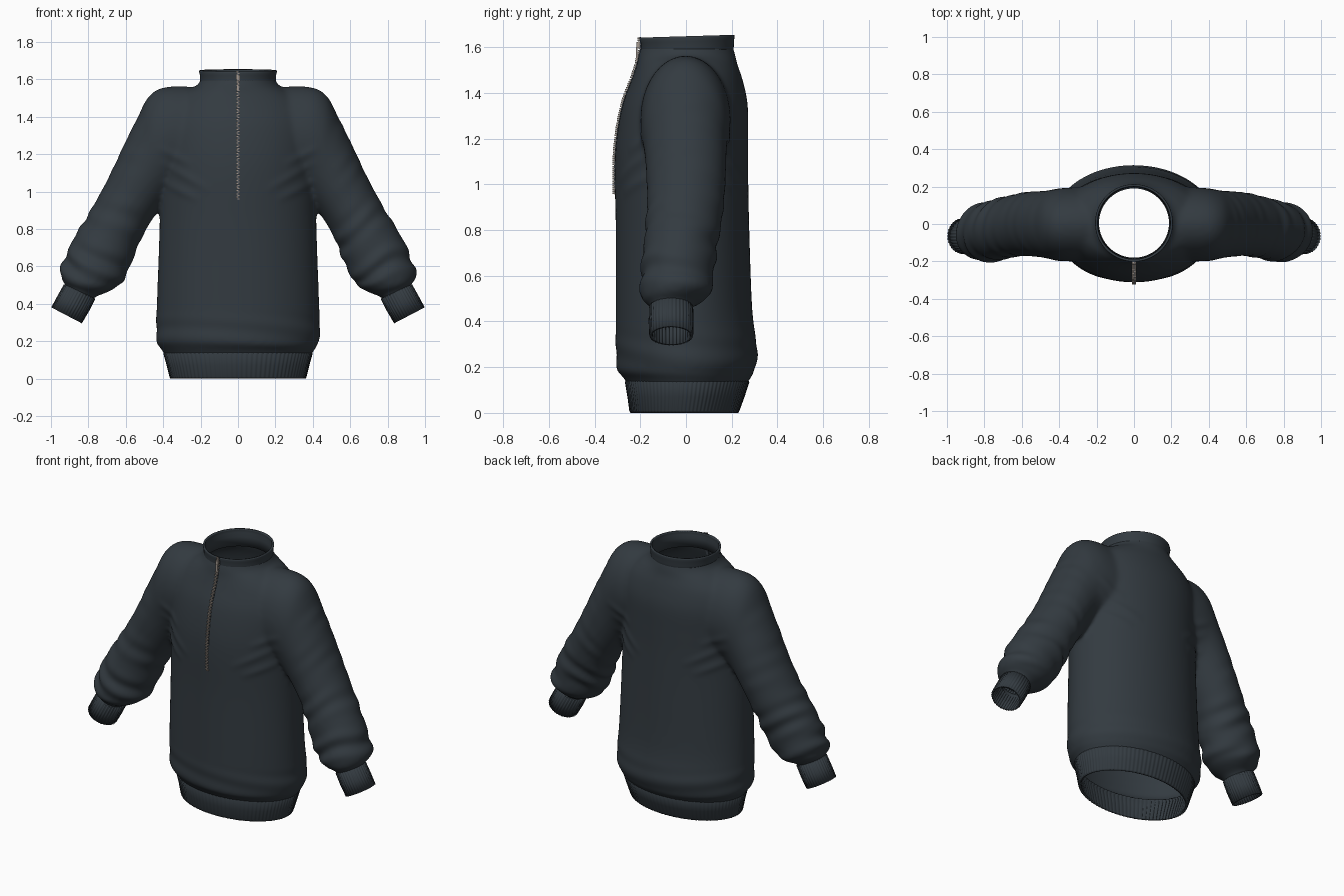
import bpy, bmesh, math
from mathutils import Vector
from mathutils.bvhtree import BVHTree

cube = bpy.data.objects.get("Cube")
if cube:
    bpy.data.objects.remove(cube, do_unlink=True)


def material(name, colour):
    m = bpy.data.materials.new(name)
    m.use_nodes = True
    m.diffuse_color = (*colour, 1)
    bsdf = m.node_tree.nodes["Principled BSDF"]
    bsdf.inputs["Base Color"].default_value = (*colour, 1)
    bsdf.inputs["Roughness"].default_value = 0.9
    return m


fabric = material("dark slate fabric", (0.033, 0.043, 0.052))
metal = material("zip metal", (0.36, 0.31, 0.27))


def make_object(name, bm, mat):
    mesh = bpy.data.meshes.new(name)
    bm.to_mesh(mesh)
    bm.free()
    mesh.materials.append(mat)
    ob = bpy.data.objects.new(name, mesh)
    bpy.context.collection.objects.link(ob)
    return ob


def smooth(ob, angle):
    bpy.ops.object.select_all(action="DESELECT")
    ob.select_set(True)
    bpy.context.view_layer.objects.active = ob
    bpy.ops.object.shade_smooth_by_angle(angle=math.radians(angle))


def spline(rows, steps):
    """Catmull-Rom through rows of numbers."""
    out = []
    for i in range(len(rows) - 1):
        a, b, c, d = (rows[max(i - 1, 0)], rows[i], rows[i + 1],
                      rows[min(i + 2, len(rows) - 1)])
        for k in range(steps):
            t = k / steps
            out.append([q + 0.5 * t * (r - p + t * (2 * p - 5 * q + 4 * r - s
                        + t * (3 * (q - r) + s - p)))
                        for p, q, r, s in zip(a, b, c, d)])
    return out + [rows[-1]]


def loft(bm, rows, n, ribs=0, depth=0.0, side=1, caps=False):
    """Skin rings; a row is outer x, outer z, inner x, inner z, front y, back y."""
    rings = []
    for ox, oz, ix, iz, yf, yb in rows:
        mid = Vector(((ox + ix) / 2, (yf + yb) / 2, (oz + iz) / 2))
        a = Vector(((ox - ix) / 2, 0, (oz - iz) / 2))
        b = Vector((0, (yb - yf) / 2, 0))
        ring = []
        for j in range(n):
            th = math.tau * j / n
            off = a * math.cos(th) + b * math.sin(th)
            off += off.normalized() * depth * math.cos(ribs * th)
            p = mid + off
            ring.append(bm.verts.new((p.x * side, p.y, p.z)))
        rings.append(ring)
    for r0, r1 in zip(rings, rings[1:]):
        for j in range(n):
            k = (j + 1) % n
            bm.faces.new((r0[j], r0[k], r1[k], r1[j]))
    if caps:
        bm.faces.new(rings[0][::-1])
        bm.faces.new(rings[-1])


def level(rows):
    return [(x, z, -x, z, yf, yb) for z, x, yf, yb in rows]


# Body and sleeves, fused into one soft shell
torso = level([
    (0.10, 0.375, -0.24, 0.25), (0.15, 0.405, -0.27, 0.28),
    (0.19, 0.432, -0.30, 0.303), (0.28, 0.438, -0.307, 0.312),
    (0.45, 0.432, -0.307, 0.29), (0.80, 0.42, -0.307, 0.277),
    (1.05, 0.415, -0.312, 0.272), (1.20, 0.415, -0.304, 0.272),
    (1.35, 0.41, -0.277, 0.27), (1.46, 0.37, -0.237, 0.247),
    (1.53, 0.29, -0.213, 0.223), (1.57, 0.215, -0.206, 0.215),
    (1.64, 0.186, -0.18, 0.19)])
sleeve = [
    (0.10, 1.55, 0.10, 1.00, -0.20, 0.20), (0.36, 1.562, 0.32, 1.00, -0.20, 0.195),
    (0.47, 1.517, 0.38, 0.96, -0.193, 0.185), (0.535, 1.40, 0.41, 0.92, -0.182, 0.178),
    (0.61, 1.25, 0.445, 0.87, -0.175, 0.175), (0.70, 1.06, 0.495, 0.79, -0.17, 0.167),
    (0.80, 0.88, 0.545, 0.68, -0.18, 0.147), (0.885, 0.74, 0.58, 0.59, -0.192, 0.127),
    (0.95, 0.58, 0.63, 0.505, -0.20, 0.113), (0.945, 0.52, 0.69, 0.465, -0.19, 0.08),
    (0.92, 0.495, 0.77, 0.43, -0.15, 0.02), (0.94, 0.42, 0.81, 0.36, -0.145, 0.015)]

bm = bmesh.new()
loft(bm, spline(torso, 4), 96, caps=True)
for side in (1, -1):
    loft(bm, spline(sleeve, 4), 64, side=side, caps=True)
bmesh.ops.recalc_face_normals(bm, faces=bm.faces[:])
body = make_object("sweater_body", bm, fabric)
remesh = body.modifiers.new("fuse", "REMESH")
remesh.mode = "VOXEL"
remesh.voxel_size = 0.013
soften = body.modifiers.new("soften", "SMOOTH")
soften.factor = 0.5
soften.iterations = 12
deps = bpy.context.evaluated_depsgraph_get()
bm = bmesh.new()
bm.from_mesh(body.evaluated_get(deps).to_mesh())
body.modifiers.clear()


def ramp(v, lo, hi):
    t = min(max((v - lo) / (hi - lo), 0), 1)
    return t * t * (3 - 2 * t)


# Cloth folds: bunching on the sleeves, creases by the armpits, a roll over the hem
creases = [((0.42, 1.16), (0.14, 1.00)), ((0.42, 1.06), (0.20, 0.95)),
           ((0.44, 1.24), (0.24, 1.14))]


def fold(co):
    x, y, z = abs(co.x), co.y, co.z
    along = 0.47 * x - 0.88 * z
    sleeve_amt = ramp(x, 0.47, 0.58) * ramp(z, 0.47, 0.53)
    low = 1 - ramp(z, 0.55, 1.05)
    bunch = math.sin(52 * along + 6 * y + 2 * math.sin(9 * x + 5 * y + 2 * co.x))
    bunch *= 0.6 + 0.4 * math.sin(21 * along - 11 * y + 4 * co.x)
    d = sleeve_amt * (0.0015 + 0.008 * low) * bunch
    for (ax, az), (bx, bz) in creases:
        ux, uz = bx - ax, bz - az
        t = ((x - ax) * ux + (z - az) * uz) / (ux * ux + uz * uz)
        dist = ((x - ax) * uz - (z - az) * ux) / math.hypot(ux, uz)
        if 0 < t < 1:
            d += 0.006 * math.sin(math.pi * t) * math.exp(-(dist / 0.022) ** 2)
    hem_amt = ramp(z, 0.15, 0.19) * (1 - ramp(z, 0.26, 0.38)) * (1 - ramp(x, 0.47, 0.5))
    return d + hem_amt * 0.003 * math.sin(50 * z + 5 * co.x + 6 * y)


bm.normal_update()
moves = [(v, v.normal * fold(v.co)) for v in bm.verts]
for v, m in moves:
    v.co += m


# Open the waist, neck and wrists
def cut(point, normal, keep=lambda co: True):
    faces = [f for f in bm.faces if keep(f.calc_center_median())]
    edges = {e for f in faces for e in f.edges}
    verts = {v for f in faces for v in f.verts}
    bmesh.ops.bisect_plane(bm, geom=[*verts, *edges, *faces], plane_co=point,
                           plane_no=normal, clear_outer=True)


cut((0, 0, 0.125), (0, 0, -1))
cut((0, 0, 1.605), (0, 0, 1))
for s in (1, -1):
    cut((s * 0.86, 0, 0.435), (s * 0.45, 0, -0.89),
        lambda co: co.x * s > 0.7 and co.z < 0.55)
bm.to_mesh(body.data)
bm.free()
smooth(body, 80)


# Ribbed hem, ribbed cuffs and stand collar
def band(name, rows, n, thickness, **options):
    bm = bmesh.new()
    loft(bm, rows, n, **options)
    ob = make_object(name, bm, fabric)
    solid = ob.modifiers.new("thickness", "SOLIDIFY")
    solid.thickness = thickness
    solid.offset = -1
    smooth(ob, 60)
    return ob


hem = level([(0.0, 0.36, -0.242, 0.228), (0.01, 0.365, -0.247, 0.233),
             (0.07, 0.38, -0.255, 0.255), (0.135, 0.398, -0.266, 0.276),
             (0.15, 0.385, -0.255, 0.265)])
band("ribbed_hem", hem, 540, 0.012, ribs=90, depth=0.0014)

cuff = [(0.997, 0.38, 0.836, 0.296, -0.159, 0.03),
        (0.963, 0.443, 0.797, 0.362, -0.162, 0.032),
        (0.93, 0.502, 0.765, 0.425, -0.16, 0.03),
        (0.91, 0.505, 0.775, 0.44, -0.14, 0.01)]
cuffs = band("ribbed_cuffs", cuff, 210, 0.01, ribs=35, depth=0.0016)
cuffs.modifiers.new("other_side", "MIRROR")

neck = level([(1.545, 0.199, -0.192, 0.202), (1.60, 0.203, -0.198, 0.209),
              (1.625, 0.204, -0.198, 0.21), (1.64, 0.208, -0.202, 0.213),
              (1.648, 0.206, -0.20, 0.211)])
collar = band("stand_collar", neck, 96, 0.012)
for v in collar.data.vertices:
    v.co.z += 0.03 * v.co.y * ramp(v.co.z, 1.57, 1.64)

# Front zip: interlocking teeth that follow the cloth, a slider and a pull tab
bpy.context.view_layer.update()
deps = bpy.context.evaluated_depsgraph_get()
trees = [BVHTree.FromObject(ob, deps) for ob in (body, collar)]


def front_y(z):
    hits = [t.ray_cast(Vector((0.001, -1, z)), Vector((0, 1, 0)))[0] for t in trees]
    return min([h.y for h in hits if h], default=-0.2)


def box(bm, centre, size):
    for v in bmesh.ops.create_cube(bm, size=1)["verts"]:
        v.co = Vector(a * b for a, b in zip(v.co, size)) + Vector(centre)


teeth, tape = bmesh.new(), bmesh.new()
count = 76
for i in range(count):
    z = 0.96 + 0.68 * i / (count - 1)
    y = front_y(z)
    box(teeth, (0.0035 * (-1) ** i, y - 0.006, z), (0.013, 0.01, 0.0065))
    box(tape, (0, y, z), (0.018, 0.006, 0.0095))
y = front_y(1.58)
box(teeth, (0, y - 0.009, 1.61), (0.019, 0.012, 0.026))
box(teeth, (0, y - 0.014, 1.57), (0.013, 0.005, 0.06))
make_object("zip_teeth", teeth, metal)
make_object("zip_tape", tape, fabric)
